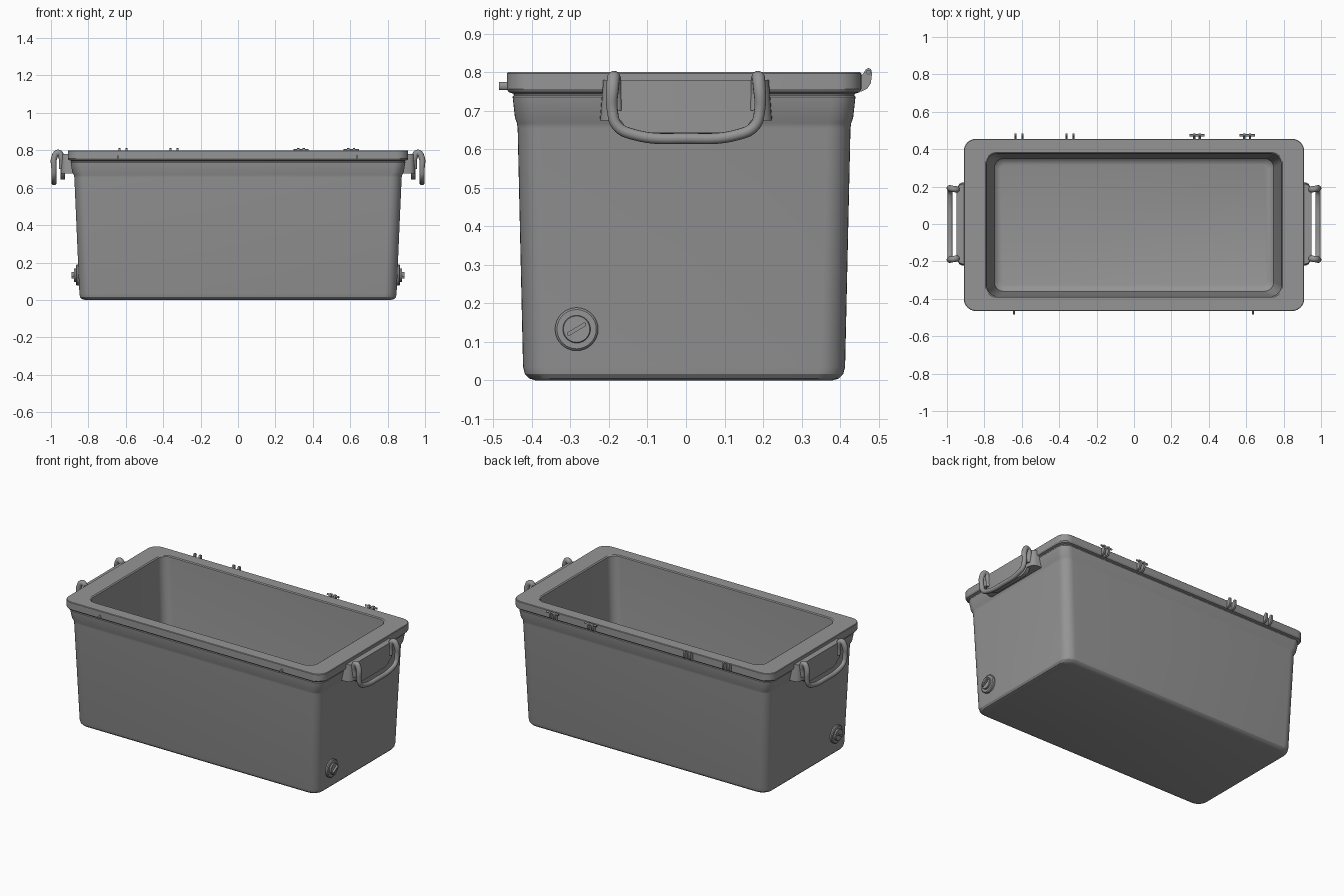
import bpy, bmesh, math
from mathutils import Vector

if "Cube" in bpy.data.objects:
    bpy.data.objects.remove(bpy.data.objects["Cube"])

YC = -0.005  # the tub sits slightly forward of the hinges
grey = bpy.data.materials.new("dark_grey")
grey.diffuse_color = (0.3, 0.3, 0.3, 1)
grey.use_nodes = True
grey.node_tree.nodes["Principled BSDF"].inputs["Base Color"].default_value = grey.diffuse_color


def finish(name, bm, mirror=False, angle=35):
    bmesh.ops.recalc_face_normals(bm, faces=bm.faces)
    me = bpy.data.meshes.new(name)
    bm.to_mesh(me)
    bm.free()
    ob = bpy.data.objects.new(name, me)
    bpy.context.collection.objects.link(ob)
    shade(ob, mirror, angle)
    return ob


def shade(ob, mirror, angle):
    ob.data.materials.append(grey)
    bpy.ops.object.select_all(action='DESELECT')
    ob.select_set(True)
    bpy.context.view_layer.objects.active = ob
    bpy.ops.object.shade_smooth_by_angle(angle=math.radians(angle))
    if mirror:
        ob.modifiers.new("Mirror", 'MIRROR')


def loft(name, rings, mirror=False, angle=35):
    bm = bmesh.new()
    loops = [[bm.verts.new(p) for p in r] for r in rings]
    n = len(loops[0])
    for a, b in zip(loops, loops[1:]):
        for i in range(n):
            j = (i + 1) % n
            bm.faces.new((a[i], a[j], b[j], b[i]))
    bm.faces.new(loops[0])
    bm.faces.new(loops[-1])
    return finish(name, bm, mirror, angle)


def rounded_rect(hx, hy, r, z, n=8):
    pts = []
    for k, (sx, sy) in enumerate(((1, 1), (-1, 1), (-1, -1), (1, -1))):
        for i in range(n + 1):
            a = math.pi / 2 * (k + i / n)
            pts.append((sx * (hx - r) + r * math.cos(a),
                        YC + sy * (hy - r) + r * math.sin(a), z))
    return pts


def prism(name, outline, x0, x1, mirror=False):
    return loft(name, [[(x, y, z) for y, z in outline] for x in (x0, x1)], mirror)


def circle(axis, c, r, n=32):
    pts = []
    for i in range(n):
        u, v = r * math.cos(2 * math.pi * i / n), r * math.sin(2 * math.pi * i / n)
        pts.append(Vector(c) + Vector((0, u, v) if axis == 'x' else (u, 0, v)))
    return pts


# Tub: outer wall, stepped collar, rim, then down the cavity to its floor
tub = [
    (0.818, 0.385, 0.05, 0.0), (0.836, 0.402, 0.06, 0.005), (0.845, 0.413, 0.065, 0.016),
    (0.848, 0.418, 0.065, 0.035), (0.875, 0.432, 0.06, 0.655), (0.878, 0.434, 0.06, 0.668),
    (0.886, 0.439, 0.06, 0.682), (0.895, 0.445, 0.06, 0.736), (0.892, 0.442, 0.057, 0.740),
    (0.893, 0.443, 0.057, 0.744), (0.905, 0.455, 0.062, 0.748), (0.910, 0.460, 0.065, 0.756),
    (0.910, 0.460, 0.065, 0.797), (0.907, 0.457, 0.062, 0.80), (0.795, 0.387, 0.06, 0.80),
    (0.788, 0.381, 0.055, 0.795), (0.752, 0.36, 0.055, 0.14), (0.747, 0.355, 0.05, 0.11),
    (0.735, 0.343, 0.04, 0.097), (0.715, 0.323, 0.03, 0.09),
]
loft("tub", [rounded_rect(*t) for t in tub], angle=30)

# Handle brackets: a block with rounded ends and a thin panel hanging from it
plan = [(0.865, 0.222), (0.918, 0.22), (0.934, 0.212), (0.944, 0.195), (0.948, 0.165)]
plan = plan + [(x, -y) for x, y in reversed(plan)]
loft("handle_bracket", [[(x, y * k, z) for x, y in plan]
                        for z, k in ((0.675, 1.01), (0.78, 0.975))], True)
prism("handle_bracket_panel",
      [(-0.17, 0.70), (0.17, 0.70), (0.17, 0.675), (0.155, 0.655), (0.12, 0.643),
       (-0.12, 0.643), (-0.155, 0.655), (-0.17, 0.675)], 0.925, 0.948, True)

# Carry handles: one bent tube on each end
half = [(0.943, 0.18, 0.70), (0.943, 0.184, 0.76), (0.962, 0.187, 0.787), (0.981, 0.19, 0.765),
        (0.984, 0.191, 0.70), (0.984, 0.178, 0.66), (0.984, 0.135, 0.638)]
path = half + [(0.984, 0, 0.628)] + [(x, -y, z) for x, y, z in reversed(half)]
cu = bpy.data.curves.new("carry_handle", 'CURVE')
cu.dimensions = '3D'
cu.bevel_depth, cu.bevel_resolution, cu.resolution_u = 0.016, 4, 8
cu.use_fill_caps = True
sp = cu.splines.new('BEZIER')
sp.bezier_points.add(len(path) - 1)
for bp, p in zip(sp.bezier_points, path):
    bp.co = p
    bp.handle_left_type = bp.handle_right_type = 'AUTO'
    bp.radius = 1.05 if p[2] > 0.75 else 0.9
handle = bpy.data.objects.new("carry_handle", cu)
bpy.context.collection.objects.link(handle)
bpy.ops.object.select_all(action='DESELECT')
handle.select_set(True)
bpy.context.view_layer.objects.active = handle
bpy.ops.object.convert(target='MESH')
shade(bpy.context.view_layer.objects.active, True, 40)

# Drain plugs: flange, raised cap and grip bar
PY, PZ = -0.284, 0.133
plug = [(0.835, 0.056), (0.862, 0.056), (0.867, 0.051), (0.867, 0.036),
        (0.876, 0.036), (0.878, 0.034)]
loft("drain_plug", [circle('x', (x, PY, PZ), r) for x, r in plug], True)
bar_dir, bar_side = Vector((0.86, 0.51)), Vector((-0.51, 0.86))
bar = [Vector((PY, PZ)) + a * bar_dir + b * bar_side
       for a, b in ((-0.026, -0.005), (0.026, -0.005), (0.029, 0), (0.026, 0.005),
                    (-0.026, 0.005), (-0.029, 0))]
prism("drain_plug_grip", bar, 0.87, 0.89, True)

# Hinge lugs on the back edge: pairs of rounded ears
ear = [(0.435, 0.748), (0.455, 0.750), (0.470, 0.757), (0.480, 0.772), (0.483, 0.798),
       (0.480, 0.808), (0.474, 0.811), (0.467, 0.808), (0.460, 0.796), (0.452, 0.79),
       (0.435, 0.785)]
for x in (-0.615, -0.342, 0.337, 0.605):
    gap = 0.019 if x < 0 else 0.015
    for s in (-1, 1):
        prism("hinge_ear", ear, x + s * gap - 0.006, x + s * gap + 0.006)
    # Hinge pins only on the right-hand pairs
    if x > 0:
        loft("hinge_pin", [circle('x', (x + s * 0.041, 0.474, 0.80), 0.006, 12) for s in (-1, 1)])

# Latch pegs on the front edge
for x in (-0.642, 0.636):
    loft("latch_peg", [[Vector((x + (p.x - x) * 0.6, p.y, p.z)) for p in
                        circle('y', (x, y, 0.764), 0.010, 16)] for y in (-0.455, -0.485)])
